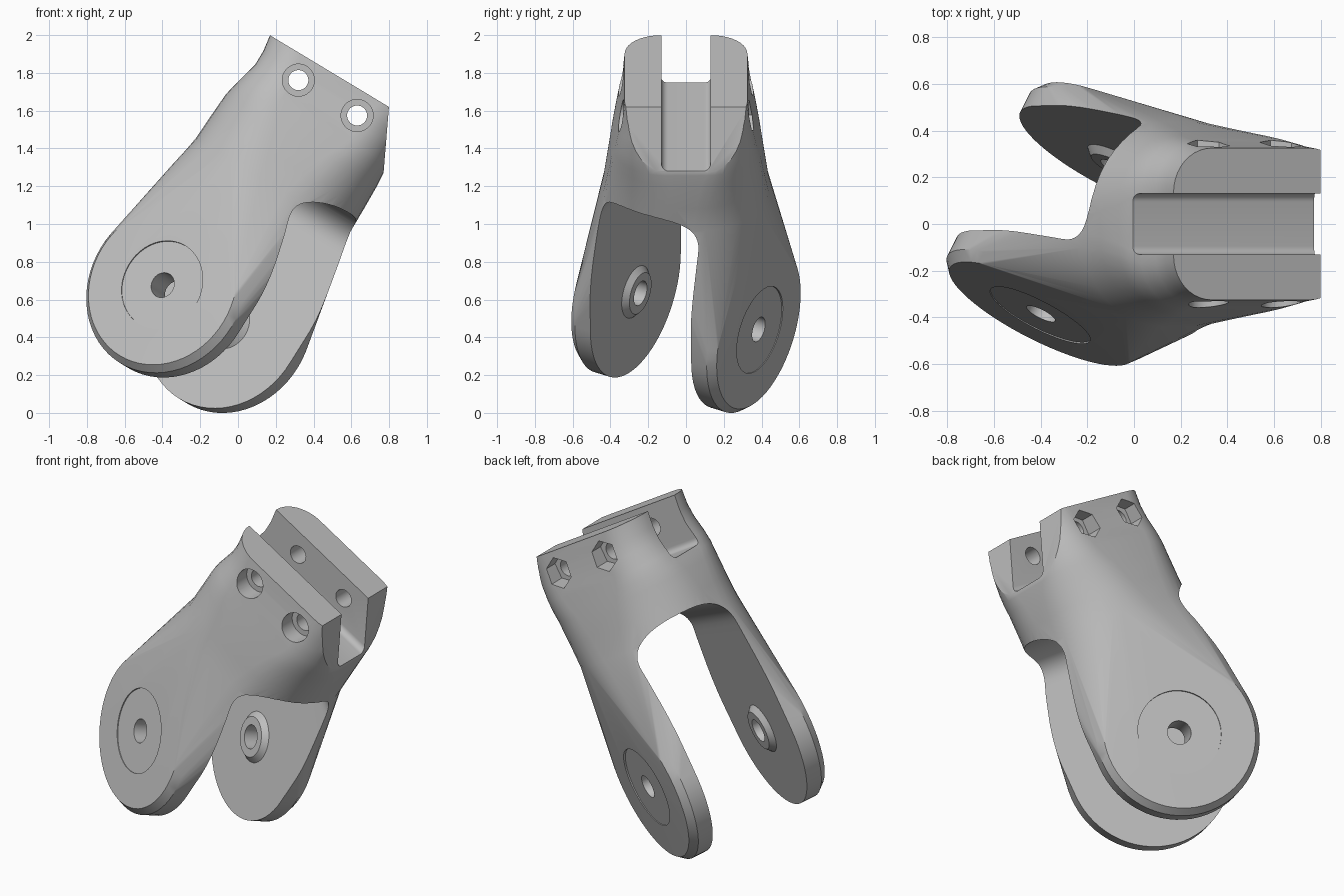
import bpy, bmesh, math
from mathutils import Matrix, Vector

if "Cube" in bpy.data.objects:
    bpy.data.objects.remove(bpy.data.objects["Cube"], do_unlink=True)

grey = bpy.data.materials.new("plain grey")
grey.use_nodes = True
colour = (0.52, 0.52, 0.52, 1)
grey.diffuse_color = colour
grey.node_tree.nodes["Principled BSDF"].inputs["Base Color"].default_value = colour

TWIST = Matrix.Rotation(math.radians(-30.6), 4, 'Z')      # fork turned against the head
TILT = Matrix.Rotation(math.radians(31.05), 4, 'Y') @ Matrix.Translation((-0.463, 0, 0))
STRAIGHT = Matrix.Identity(4)
PIVOT = 0.374


def make(name, bm):
    bmesh.ops.recalc_face_normals(bm, faces=bm.faces[:])
    mesh = bpy.data.meshes.new(name)
    bm.to_mesh(mesh)
    bm.free()
    mesh.materials.append(grey)
    obj = bpy.data.objects.new(name, mesh)
    bpy.context.collection.objects.link(obj)
    return obj


def rod(name, r0, r1, y0, y1, x, z, frame, sides=48):
    """Cylinder or cone running along the y axis of a frame."""
    bm = bmesh.new()
    m = (frame @ Matrix.Translation((x, (y0 + y1) / 2, z))
         @ Matrix.Rotation(math.radians(-90), 4, 'X'))
    bmesh.ops.create_cone(bm, cap_ends=True, segments=sides, radius1=r0,
                          radius2=r1, depth=y1 - y0, matrix=m)
    return make(name, bm)


def prism(name, outline, x0, x1, frame):
    """Extrude a (y, z) outline along x."""
    bm = bmesh.new()
    face = bm.faces.new([bm.verts.new((x0, y, z)) for y, z in outline])
    ext = bmesh.ops.extrude_face_region(bm, geom=[face])["geom"]
    bmesh.ops.translate(bm, vec=(x1 - x0, 0, 0),
                        verts=[v for v in ext if isinstance(v, bmesh.types.BMVert)])
    bm.transform(frame)
    return make(name, bm)


def section(z, left, right, half, r, n=10):
    """Rounded rectangle at height z."""
    pts = []
    corners = [(right - r, half - r), (left + r, half - r),
               (left + r, r - half), (right - r, r - half)]
    for k, (cx, cy) in enumerate(corners):
        for i in range(n + 1):
            t = math.pi / 2 * (k + i / n)
            pts.append(Vector((cx + r * math.cos(t), cy + r * math.sin(t), z)))
    return pts


def combine(target, tool, operation):
    mod = target.modifiers.new("cut", 'BOOLEAN')
    mod.operation, mod.solver, mod.object = operation, 'EXACT', tool
    bpy.context.view_layer.objects.active = target
    bpy.ops.object.modifier_apply(modifier=mod.name)
    bpy.data.objects.remove(tool, do_unlink=True)


# Fork: hull of the chamfered end discs and the neck
bm = bmesh.new()
for side in (-1, 1):
    for r, a in ((0.437, 0.447), (0.47, 0.405)):
        for i in range(64):
            t = math.tau * i / 64
            bm.verts.new(TWIST @ Vector((r * math.cos(t), side * a, PIVOT + r * math.sin(t))))
neck = [bm.verts.new(p) for p in section(1.13, -0.478, 0.478, 0.438, 0.4)]
bmesh.ops.convex_hull(bm, input=bm.verts[:])
bmesh.ops.delete(bm, geom=[f for f in bm.faces if all(v in neck for v in f.verts)],
                 context='FACES_ONLY')
bmesh.ops.delete(bm, geom=[v for v in bm.verts if not v.link_faces], context='VERTS')
flat = [e for e in bm.edges if not any(v in neck for v in e.verts)]
bmesh.ops.dissolve_limit(bm, angle_limit=0.005, verts=[], edges=flat)

# Head: loft on from the neck, then slice a slanted flat on one end
loops = [neck]
for args in ((1.27, -0.471, 0.477, 0.415, 0.36), (1.41, -0.462, 0.474, 0.392, 0.31),
             (1.47, -0.45, 0.469, 0.38, 0.27), (1.54, -0.431, 0.462, 0.367, 0.235),
             (1.63, -0.41, 0.455, 0.35, 0.21), (1.71, -0.41, 0.45, 0.336, 0.2),
             (1.8, -0.423, 0.45, 0.325, 0.19)):
    loops.append([bm.verts.new(p) for p in section(*args)])
for low, high in zip(loops, loops[1:]):
    for i in range(len(low)):
        j = (i + 1) % len(low)
        bm.faces.new((low[i], low[j], high[j], high[i]))
bm.faces.new(loops[-1])
bmesh.ops.bisect_plane(bm, geom=bm.verts[:] + bm.edges[:] + bm.faces[:],
                       plane_co=(0.312, 0, 1.8), plane_no=(0.26, 0, 0.129),
                       clear_outer=True)
bmesh.ops.holes_fill(bm, edges=[e for e in bm.edges if e.is_boundary], sides=0)
body = make("fork_bracket", bm)

# Gap between the arms, with a squarish arch at the top
arch = []
for i in range(41):
    c, s = math.cos(math.pi * i / 40), math.sin(math.pi * i / 40)
    arch.append((0.31 * math.copysign(abs(c) ** 0.8, c), 1.0 + 0.21 * abs(s) ** 0.8))
combine(body, prism("gap", arch + [(-0.31, -0.5), (0.31, -0.5)], -1, 1, TWIST), 'DIFFERENCE')

# Slot through the head with rounded bottom corners
slot = [(0.13, 2), (-0.13, 2)]
for cy, start in ((-0.095, math.pi), (0.095, 1.5 * math.pi)):
    for i in range(7):
        t = start + math.pi / 2 * i / 6
        slot.append((cy + 0.035 * math.cos(t), 1.53 + 0.035 * math.sin(t)))
combine(body, prism("slot", slot, -1, 1, STRAIGHT), 'DIFFERENCE')

# Pivot bosses inside the arms, shallow spot faces outside, and the pivot hole
combine(body, rod("front_boss", 0.16, 0.115, -0.325, -0.28, 0, PIVOT, TWIST), 'UNION')
combine(body, rod("back_boss", 0.115, 0.16, 0.28, 0.325, 0, PIVOT, TWIST), 'UNION')
combine(body, rod("front_spot", 0.24, 0.24, -0.65, -0.447, 0, PIVOT, TWIST), 'DIFFERENCE')
combine(body, rod("back_spot", 0.24, 0.24, 0.447, 0.65, 0, PIVOT, TWIST), 'DIFFERENCE')
combine(body, rod("pivot_hole", 0.068, 0.068, -1, 1, 0, PIVOT, TWIST), 'DIFFERENCE')

# Clamp bolts: through hole, round pocket in front, hexagon pocket behind
for x in (-0.172, 0.191):
    combine(body, rod("bolt_hole", 0.053, 0.053, -1, 1, x, 1.674, STRAIGHT, 32), 'DIFFERENCE')
    combine(body, rod("head_pocket", 0.085, 0.085, -1, -0.25, x, 1.674, STRAIGHT, 40), 'DIFFERENCE')
    combine(body, rod("nut_pocket", 0.09, 0.09, 0.25, 1, x, 1.674, STRAIGHT, 6), 'DIFFERENCE')

# Tilt into place and shade
body.data.transform(TILT)
bpy.ops.object.select_all(action='DESELECT')
body.select_set(True)
bpy.context.view_layer.objects.active = body
bpy.ops.object.shade_smooth_by_angle(angle=math.radians(28))
